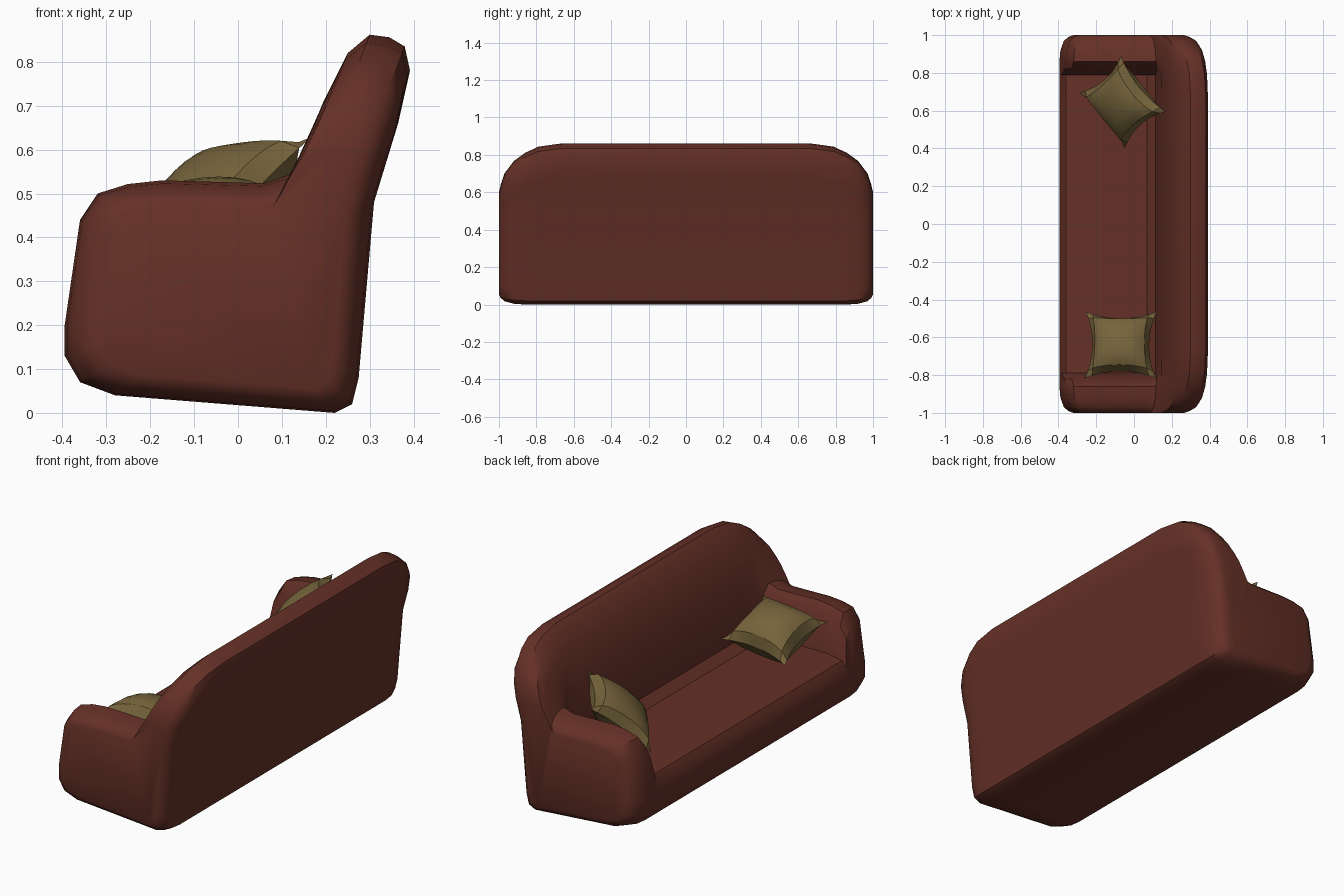
import bpy, bmesh
from mathutils import Vector, Matrix

cube = bpy.data.objects.get("Cube")
if cube:
    bpy.data.objects.remove(cube, do_unlink=True)


def material(name, rgb):
    m = bpy.data.materials.new(name)
    m.use_nodes = True
    m.diffuse_color = (*rgb, 1)
    m.node_tree.nodes["Principled BSDF"].inputs["Base Color"].default_value = (*rgb, 1)
    return m


def finish(bm, name, mat, angle):
    bmesh.ops.recalc_face_normals(bm, faces=bm.faces)
    mesh = bpy.data.meshes.new(name)
    bm.to_mesh(mesh)
    bm.free()
    mesh.materials.append(mat)
    ob = bpy.data.objects.new(name, mesh)
    bpy.context.collection.objects.link(ob)
    bpy.ops.object.select_all(action='DESELECT')
    ob.select_set(True)
    bpy.context.view_layer.objects.active = ob
    bpy.ops.object.shade_smooth_by_angle(angle=angle)
    return ob


leather = material("red brown leather", (0.13, 0.03, 0.02))
fabric = material("olive fabric", (0.18, 0.127, 0.044))

# Side profile (x, z): underside, rear and backrest, shared by all sections
SHELL = [(-0.395, 0.13), (-0.36, 0.07), (-0.28, 0.04), (0.22, 0.0), (0.26, 0.02),
         (0.275, 0.08), (0.31, 0.48), (0.365, 0.66), (0.392, 0.78), (0.38, 0.835),
         (0.345, 0.856), (0.30, 0.862), (0.25, 0.82), (0.195, 0.71)]
# Closing part of the profile, over the armrest or over the seat
ARM = [(0.145, 0.60), (0.12, 0.55), (0.06, 0.527), (-0.17, 0.535), (-0.25, 0.525),
       (-0.32, 0.50), (-0.36, 0.44), (-0.395, 0.20)]
SEAT = [(0.145, 0.59), (0.115, 0.34), (0.07, 0.30), (-0.17, 0.30), (-0.28, 0.30),
        (-0.36, 0.285), (-0.383, 0.25), (-0.395, 0.20)]

# Half-length stations: y, armrest blend, backrest height, end scale
STATIONS = [(0.0, 0, 1, 1), (0.66, 0, 1, 1), (0.79, 0, 0.95, 1), (0.82, 0.75, 0.91, 1),
            (0.86, 1, 0.86, 1), (0.92, 1, 0.76, 0.985), (0.97, 1, 0.64, 0.935),
            (0.99, 1, 0.55, 0.87), (1.0, 1, 0.5, 0.8)]


def section(blend, height, scale):
    closing = [Vector(s).lerp(Vector(a), blend) for s, a in zip(SEAT, ARM)]
    ring = []
    for x, z in SHELL + closing:
        if z > 0.5:  # lower the leaning backrest along its own slope
            drop = (z - 0.5) * (1 - height)
            x, z = x - 0.38 * drop, z - drop
        ring.append((-0.03 + (x + 0.03) * scale, 0.27 + (z - 0.27) * scale))
    return ring


# Sofa body lofted from end to end
bm = bmesh.new()
rings = []
for sign, stations in ((-1, STATIONS[:0:-1]), (1, STATIONS)):
    for y, *shape in stations:
        rings.append([bm.verts.new((x, sign * y, z)) for x, z in section(*shape)])
for a, b in zip(rings, rings[1:]):
    n = len(a)
    for i in range(n):
        j = (i + 1) % n
        bm.faces.new((a[i], a[j], b[j], b[i]))
bm.faces.new(rings[0])
bm.faces.new(rings[-1])
finish(bm, "sofa_body", leather, 0.6)


def cushion(name, centre, diagonal_a, diagonal_b, thickness):
    """Puffed square with drawn-in sides, laid out along its two diagonals."""
    a, b = Vector(diagonal_a) / 2, Vector(diagonal_b) / 2
    normal = a.cross(b).normalized()
    bm = bmesh.new()
    for side in (-1, 1):
        grid = bmesh.ops.create_grid(bm, x_segments=10, y_segments=10, size=1)
        for v in grid["verts"]:
            s, t = v.co.x, v.co.y
            puff = (max(0, 1 - s * s) * max(0, 1 - t * t)) ** 0.5
            p = s * (1 - 0.2 * (1 - t * t) * s * s)
            q = t * (1 - 0.2 * (1 - s * s) * t * t)
            v.co = (Vector(centre) + a * (p + q) / 2 + b * (p - q) / 2
                    + normal * side * thickness * puff)
    bmesh.ops.remove_doubles(bm, verts=bm.verts, dist=0.0005)
    finish(bm, name, fabric, 0.5)


# Scatter cushions leaning on the armrests
cushion("right_cushion", (-0.07, -0.64, 0.425), (0.37, -0.35, 0.14), (-0.38, -0.35, 0.06), 0.105)
cushion("left_cushion", (-0.06, 0.645, 0.485), (-0.02, 0.49, 0.21), (0.46, -0.1, 0.29), 0.09)
